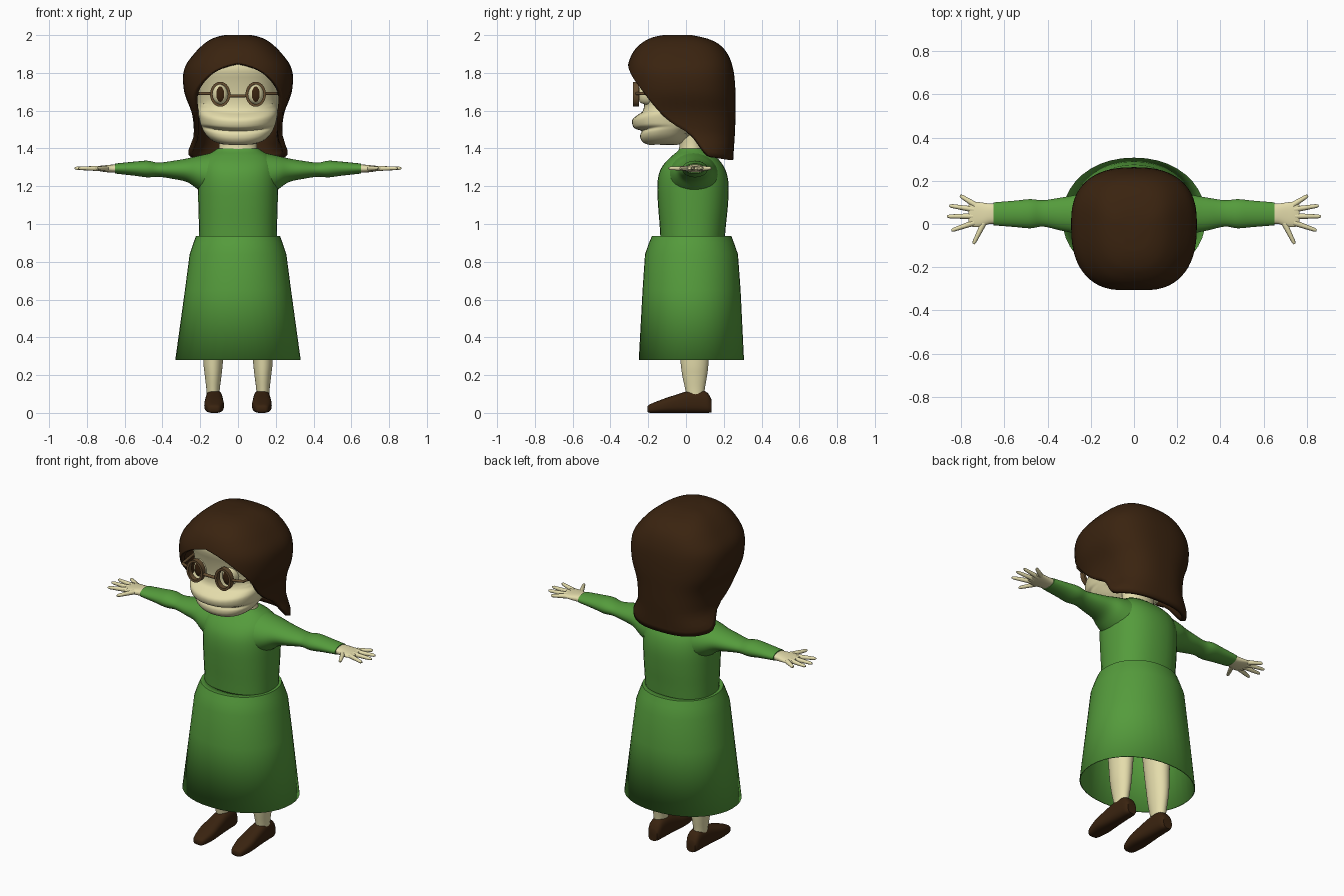
import bpy, bmesh, math
from mathutils import Vector

if "Cube" in bpy.data.objects:
    bpy.data.objects.remove(bpy.data.objects["Cube"])


def material(name, rgb):
    m = bpy.data.materials.new(name)
    m.diffuse_color = (*rgb, 1)
    m.use_nodes = True
    m.node_tree.nodes["Principled BSDF"].inputs["Base Color"].default_value = m.diffuse_color
    return m


GREEN = material("green cloth", (0.09, 0.33, 0.045))
SKIN = material("pale skin", (0.78, 0.72, 0.41))
BROWN = material("dark brown", (0.042, 0.017, 0.005))
FRAME = material("frame brown", (0.13, 0.075, 0.03))


def refine(rows, k):
    """Catmull-Rom resampling of profile rows, k steps per span."""
    out = []
    for i in range(len(rows) - 1):
        quad = [rows[max(i - 1, 0)], rows[i], rows[i + 1], rows[min(i + 2, len(rows) - 1)]]
        for j in range(k):
            t = j / k
            out.append([0.5 * (2 * b + (c - a) * t + (2 * a - 5 * b + 4 * c - d) * t * t
                               + (3 * b - a - 3 * c + d) * t ** 3) for a, b, c, d in zip(*quad)])
    return out + [list(rows[-1])]


def lookup(rows, z):
    """Linear lookup in rows sorted by falling z."""
    for a, b in zip(rows, rows[1:]):
        if z >= b[0]:
            t = min(1, max(0, (a[0] - z) / (a[0] - b[0])))
            return [p + (q - p) * t for p, q in zip(a, b)]
    return rows[-1]


def spow(v, e):
    return math.copysign(abs(v) ** e, v)


def section(axis, row, n=2, sides=32):
    """Superellipse ring: row = position on axis, then low/high of the other two axes."""
    p, a0, a1, b0, b1 = row
    ring = []
    for i in range(sides):
        t = 2 * math.pi * i / sides
        co = [(a0 + a1) / 2 + (a1 - a0) / 2 * spow(math.cos(t), 2 / n),
              (b0 + b1) / 2 + (b1 - b0) / 2 * spow(math.sin(t), 2 / n)]
        co.insert(axis, p)
        ring.append(Vector(co))
    return ring


def loft(name, rings, mat, caps=(True, True), cyclic=False, mirror=False, thick=0, angle=50):
    bm = bmesh.new()
    vs = [[bm.verts.new(co) for co in r] for r in rings]
    n = len(vs[0])
    for a, b in zip(vs, vs[1:] + vs[:1] if cyclic else vs[1:]):
        for i in range(n):
            j = (i + 1) % n
            bm.faces.new((a[i], a[j], b[j], b[i]))
    if caps[0]:
        bm.faces.new(vs[0])
    if caps[1]:
        bm.faces.new(vs[-1])
    bmesh.ops.recalc_face_normals(bm, faces=bm.faces)
    me = bpy.data.meshes.new(name)
    bm.to_mesh(me)
    bm.free()
    ob = bpy.data.objects.new(name, me)
    bpy.context.collection.objects.link(ob)
    me.materials.append(mat)
    bpy.ops.object.select_all(action='DESELECT')
    ob.select_set(True)
    bpy.context.view_layer.objects.active = ob
    bpy.ops.object.shade_smooth_by_angle(angle=math.radians(angle))
    if thick:
        s = ob.modifiers.new("thickness", 'SOLIDIFY')
        s.thickness, s.offset = thick, -1
    if mirror:
        ob.modifiers.new("mirror", 'MIRROR')
    return ob


def body(name, axis, rows, mat, n=2, k=4, **kw):
    return loft(name, [section(axis, r, n) for r in refine(rows, k)], mat, **kw)


def rod(name, p, q, r0, r1, mat, mirror=True):
    p, q = Vector(p), Vector(q)
    rot = (q - p).to_track_quat('Z', 'Y')
    rings = []
    for t, r in ((0, r0), (0.9, r1), (1, r1 * 0.5)):
        rings.append([p.lerp(q, t) + rot @ Vector((r * math.cos(a), r * math.sin(a), 0))
                      for a in (math.pi * i / 5 for i in range(10))])
    return loft(name, rings, mat, mirror=mirror)


# dress: bodice, skirt and sleeves
body("bodice", 2, [(z, -w, w, f, b) for z, w, f, b in (
    (0.92, .205, -.135, .205), (1.0, .207, -.14, .212), (1.1, .21, -.148, .222),
    (1.2, .212, -.152, .226), (1.27, .21, -.142, .215), (1.32, .2, -.115, .19),
    (1.36, .17, -.075, .155), (1.385, .13, -.045, .125), (1.4, .108, -.035, .105))], GREEN, n=2.3)
skirt = [(z, -w, w, f, b) for z, w, f, b in (
    (0.937, .19, -.13, .19), (0.937, .222, -.18, .24), (0.90, .236, -.196, .254),
    (0.84, .256, -.217, .275), (0.65, .281, -.230, .289), (0.28, .332, -.25, .307))]
loft("skirt", [section(2, r, 2.1, 40) for r in skirt], GREEN, caps=(False, False), thick=.006)
body("sleeve", 0, [(.15, -.09, .17, 1.14, 1.375), (.215, -.07, .155, 1.185, 1.36),
                   (.27, -.045, .135, 1.222, 1.347), (.34, -.03, .122, 1.238, 1.335),
                   (.42, -.012, .11, 1.25, 1.325), (.48, -.02, .115, 1.247, 1.335),
                   (.55, -.014, .108, 1.256, 1.33), (.65, -.006, .1, 1.267, 1.32)],
     GREEN, mirror=True)

# hands
body("palm", 0, [(.63, .0, .093, 1.272, 1.315), (.67, 0, .095, 1.272, 1.314),
                 (.71, -.014, .1, 1.276, 1.31), (.75, -.012, .103, 1.283, 1.306),
                 (.765, 0, .09, 1.288, 1.302)], SKIN, n=2.4, mirror=True)
for nm, p, q in (("little_finger", (.735, .088), (.805, .132)), ("ring_finger", (.74, .067), (.855, .085)),
                 ("middle_finger", (.745, .036), (.865, .035)), ("index_finger", (.74, .006), (.845, -.03)),
                 ("thumb", (.695, .005), (.743, -.092))):
    rod(nm, (*p, 1.294), (*q, 1.295), .014, .009, SKIN)

# legs and shoes
body("leg", 2, [(.08, .1, .165, .005, .095), (.13, .096, .168, -.005, .1), (.2, .087, .176, -.02, .112),
                (.28, .079, .184, -.03, .12), (.5, .06, .19, -.05, .13), (.9, .03, .2, -.08, .16)],
     SKIN, mirror=True)
body("shoe", 1, [(-.205, .105, .148, .008, .034), (-.19, .09, .163, 0, .046), (-.12, .075, .178, 0, .074),
                 (-.05, .077, .176, 0, .097), (.02, .081, .172, 0, .118), (.08, .084, .169, 0, .121),
                 (.115, .088, .166, 0, .105), (.135, .098, .156, .003, .07)],
     BROWN, n=2.8, mirror=True)

# neck and head, with jutting upper lip and upturned mouth line
body("neck", 2, [(1.36, -.115, .115, -.05, .11), (1.41, -.1, .1, -.035, .1), (1.52, -.1, .1, -.04, .1)], SKIN)
head = [(1.418, .08, -.19, -.05), (1.428, .13, -.222, -.02), (1.45, .165, -.24, .01), (1.475, .185, -.242, .04),
        (1.492, .193, -.235, .07), (1.502, .198, -.262, .08), (1.515, .202, -.28, .1), (1.55, .21, -.285, .13),
        (1.575, .213, -.26, .15), (1.6, .215, -.228, .17), (1.66, .217, -.222, .19), (1.75, .228, -.24, .2),
        (1.83, .232, -.26, .2), (1.9, .18, -.22, .16), (1.95, .08, -.12, .08)]
rings = [section(2, (z, -w, w, f, b), 2.3, 40) for z, w, f, b in refine(head, 3)]
for r in rings:
    for v in r:
        if v.y < 0 and v.z < 1.62:
            v.z += 0.6 * v.x ** 2
loft("head", rings, SKIN)

# hair: meridians run from the crown to a hem that rises over the face
shape = refine([(2.0, .07, -.12, .03), (1.99, .115, -.17, .08), (1.965, .165, -.225, .155), (1.91, .225, -.28, .215),
                (1.82, .285, -.312, .25), (1.7, .285, -.312, .262), (1.59, .245, -.31, .262),
                (1.5, .234, -.3, .26), (1.45, .24, -.3, .257), (1.375, .278, -.3, .252),
                (1.34, .27, -.3, .25)], 4)
hem = refine([(-180, 1.338), (-150, 1.34), (-125, 1.35), (-110, 1.375), (-90, 1.49), (-75, 1.56), (-60, 1.64),
              (-45, 1.715), (-20, 1.81), (0, 1.852)], 4)
hem = [(-a, z) for a, z in hem]
COLS, ROWS = 64, 30
rings = []
for r in range(ROWS + 1):
    ring = []
    for c in range(COLS):
        deg = 360 * c / COLS - 180
        a = math.radians(deg)
        bottom = lookup(hem, abs(deg))[1]
        z = 2 - (2 - bottom) * (r / ROWS) ** 1.3
        _, w, front, back = lookup(shape, z)
        ca = spow(math.cos(a), .78)
        ring.append(Vector((w * spow(math.sin(a), .78), front * ca if ca > 0 else -back * ca, z)))
    rings.append(ring)
loft("hair", rings, BROWN, caps=(True, False), thick=.025, angle=60)

# eyes with dark oval pupils
EX, EZ = .094, 1.687
eye = []
for y, a, b in ((-.17, .046, .058), (-.215, .043, .055), (-.235, .034, .048), (-.246, .021, .041), (-.251, .008, .016)):
    eye.append(section(1, (y, EX - a, EX + a, EZ - b, EZ + b), 2, 24))
ob = loft("eye", eye, SKIN, mirror=True)
ob.data.materials.append(BROWN)
for f in ob.data.polygons:
    if f.center.y < -.243:
        f.material_index = 1

# glasses: oval rims, bridge and temples
rim = []
for y, d in ((-.28, 0), (-.25, 0), (-.25, -.014), (-.28, -.014)):
    a, b = .054 + d, .066 + d
    rim.append(section(1, (y, EX - a, EX + a, EZ - b, EZ + b), 2, 28))
loft("glasses_rim", rim, FRAME, caps=(False, False), cyclic=True, mirror=True, angle=35)
rod("glasses_bridge", (-.046, -.265, 1.678), (.046, -.265, 1.678), .009, .009, FRAME, mirror=False)
rod("glasses_hinge", (.143, -.262, 1.69), (.208, -.235, 1.69), .008, .008, FRAME)
rod("glasses_temple", (.203, -.238, 1.69), (.228, -.06, 1.69), .008, .008, FRAME)
